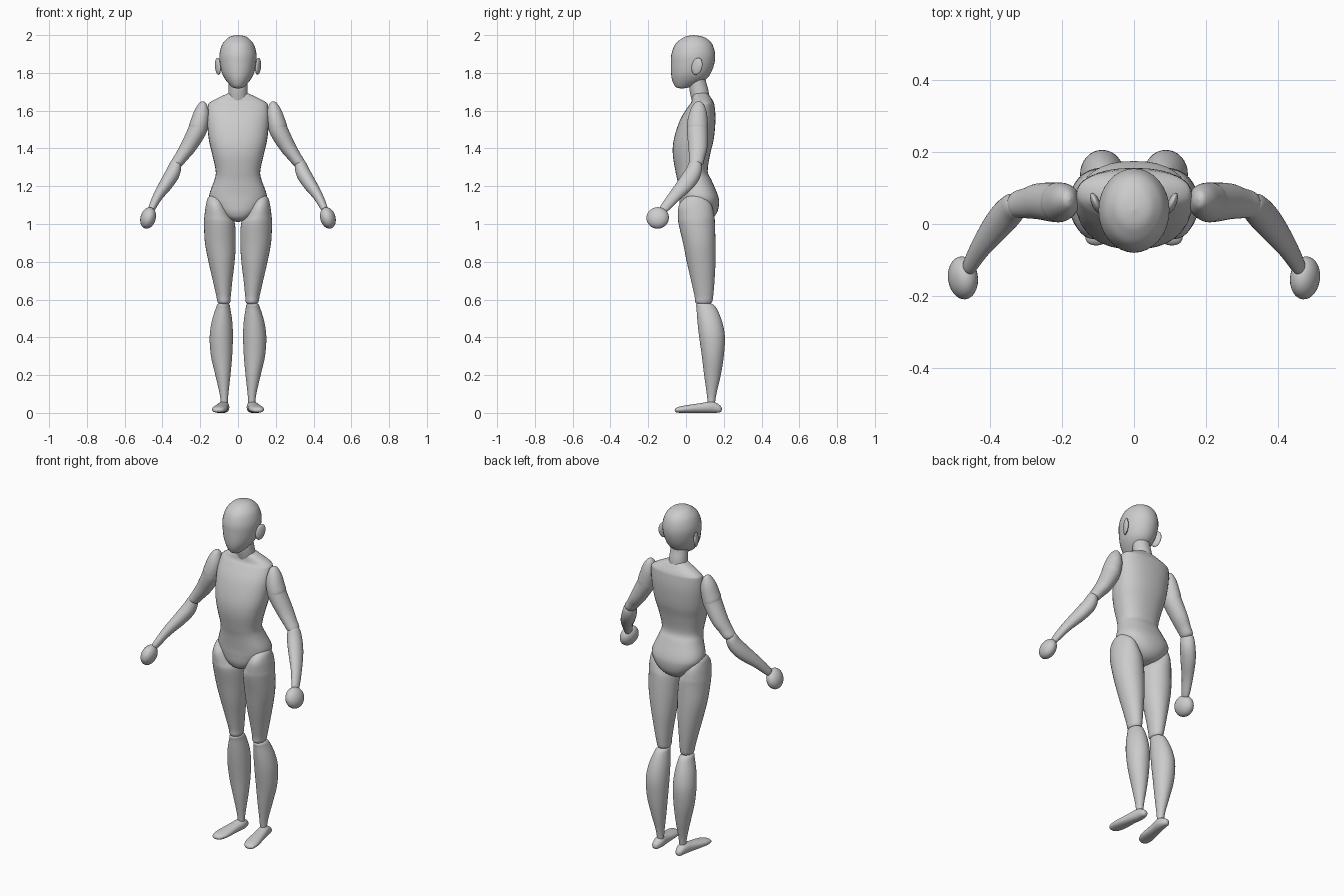
import bpy, bmesh, math
from mathutils import Vector, Matrix, Euler


def finish(bm, name, mirror):
    bmesh.ops.recalc_face_normals(bm, faces=bm.faces[:])
    for f in bm.faces:
        f.smooth = True
    me = bpy.data.meshes.new(name)
    bm.to_mesh(me)
    bm.free()
    ob = bpy.data.objects.new(name, me)
    bpy.context.collection.objects.link(ob)
    if mirror:
        m = ob.modifiers.new("mirror", 'MIRROR')
        m.use_mirror_merge = False
    return ob


def loft(name, secs, axis=(0, 0, 1), side=(0, 1, 0), mirror=True, box=1.0, n=32, steps=5):
    """Skin elliptical sections (x, y, z, radius_u, radius_v), splined along the length."""
    d = Vector(axis).normalized()
    v = Vector(side)
    v = (v - d * v.dot(d)).normalized()
    u = v.cross(d)
    pts = [Vector(s) if len(s) < 5 else s for s in secs]
    fine = []
    for i in range(len(pts) - 1):
        quad = [pts[max(i - 1, 0)], pts[i], pts[i + 1], pts[min(i + 2, len(pts) - 1)]]
        for k in range(steps):
            t = k / steps
            fine.append([0.5 * (2 * b + (c - a) * t + (2 * a - 5 * b + 4 * c - e) * t * t
                                + (3 * b - a - 3 * c + e) * t ** 3) for a, b, c, e in zip(*quad)])
    fine.append(pts[-1])
    bm = bmesh.new()
    rings = []
    for x, y, z, ru, rv in fine:
        ring = []
        for j in range(n):
            a = 2 * math.pi * j / n
            c, s = math.cos(a), math.sin(a)
            c = math.copysign(abs(c) ** box, c)
            s = math.copysign(abs(s) ** box, s)
            ring.append(bm.verts.new(Vector((x, y, z)) + u * max(ru, .001) * c + v * max(rv, .001) * s))
        rings.append(ring)
    for p, q in zip(rings, rings[1:]):
        for j in range(n):
            bm.faces.new((p[j], p[(j + 1) % n], q[(j + 1) % n], q[j]))
    bm.faces.new(rings[0])
    bm.faces.new(rings[-1])
    return finish(bm, name, mirror)


def upright(rows):
    """Rows (z, x0, x1, y0, y1) to sections."""
    return [((a + b) / 2, (c + d) / 2, z, (b - a) / 2, (d - c) / 2) for z, a, b, c, d in rows]


def centred(rows):
    """Rows (z, half width, y0, y1) to sections."""
    return upright([(z, -w, w, c, d) for z, w, c, d in rows])


def ball(name, loc, radii, rot):
    bm = bmesh.new()
    mat = Matrix.Translation(loc) @ Euler(rot).to_matrix().to_4x4() @ Matrix.Diagonal((*radii, 1))
    bmesh.ops.create_uvsphere(bm, u_segments=32, v_segments=16, radius=1, matrix=mat)
    return finish(bm, name, True)


# Head
loft("head", centred([
    (2.0, .002, .038, .042), (1.994, .037, .003, .08), (1.98, .06, -.025, .112),
    (1.95, .084, -.058, .14), (1.9, .098, -.077, .154), (1.85, .096, -.08, .15),
    (1.8, .085, -.079, .132), (1.765, .067, -.074, .105), (1.735, .042, -.062, .05),
    (1.722, .026, -.048, .01), (1.717, .002, -.025, -.02)]), mirror=False)
ball("ear", (.106, .058, 1.835), (.012, .03, .046), (-.25, 0, -.4))
loft("neck", centred([(1.62, .055, .04, .125), (1.7, .051, .02, .12),
                      (1.76, .049, .017, .105), (1.82, .048, .02, .1)]), mirror=False)

# Torso with hips
loft("torso", centred([
    (1.695, .045, .04, .112), (1.675, .09, .034, .128), (1.645, .147, .028, .146),
    (1.62, .16, .01, .152), (1.55, .164, -.032, .156), (1.45, .155, -.064, .147),
    (1.37, .137, -.07, .128), (1.28, .118, -.056, .115), (1.23, .126, -.046, .136),
    (1.155, .152, -.037, .168), (1.11, .143, -.035, .175), (1.06, .105, -.03, .164),
    (1.025, .055, -.008, .13), (1.01, .004, .05, .07)]), mirror=False, box=.86)

# Legs
loft("thigh", upright([
    (1.156, .118, .124, .045, .055), (1.142, .09, .157, .0, .1), (1.1, .066, .17, -.037, .135),
    (1.04, .034, .178, -.042, .15), (1.0, .016, .18, -.039, .153), (.9, .012, .175, -.016, .156),
    (.8, .018, .156, .004, .156), (.7, .03, .133, .027, .151), (.62, .038, .115, .045, .144),
    (.582, .043, .106, .052, .135), (.568, .07, .08, .09, .1)]))
loft("calf", upright([
    (.588, .07, .08, .09, .1), (.576, .047, .107, .056, .14), (.55, .04, .119, .056, .164),
    (.48, .03, .14, .061, .192), (.4, .027, .15, .07, .206), (.3, .031, .143, .084, .2),
    (.2, .04, .12, .096, .184), (.1, .051, .097, .11, .161), (.04, .055, .09, .116, .152)]))
foot_rows = [(.19, .073, .079, .017, .023), (.18, .058, .095, .003, .04), (.14, .046, .106, 0, .06),
             (.08, .052, .119, 0, .052), (.0, .057, .136, 0, .04), (-.04, .07, .135, .001, .032),
             (-.055, .085, .125, .005, .024), (-.06, .103, .107, .013, .015)]
loft("foot", [((a + b) / 2, y, (c + d) / 2, (b - a) / 2, (d - c) / 2) for y, a, b, c, d in foot_rows],
     axis=(0, -1, 0), side=(0, 0, 1), box=.9)

# Arms
arm_axis = (.145, -.012, -.3)
loft("shoulder", [
    (.179, .069, 1.648, .002, .002), (.181, .068, 1.637, .02, .024), (.188, .065, 1.595, .041, .044),
    (.202, .061, 1.54, .049, .054), (.217, .06, 1.495, .047, .052), (.225, .06, 1.475, .02, .02)],
    axis=arm_axis)
loft("upper_arm", [
    (.196, .061, 1.56, .01, .01), (.204, .061, 1.535, .045, .05), (.218, .06, 1.49, .049, .055),
    (.265, .063, 1.405, .042, .05), (.3, .058, 1.355, .035, .042), (.327, .054, 1.318, .029, .035),
    (.333, .052, 1.308, .005, .005)], axis=arm_axis)
loft("forearm", [
    (.321, .06, 1.337, .002, .002), (.327, .055, 1.322, .028, .034), (.345, .037, 1.27, .038, .044),
    (.379, -.001, 1.213, .036, .044), (.425, -.062, 1.145, .026, .033),
    (.458, -.117, 1.08, .018, .024), (.462, -.123, 1.07, .01, .012)], axis=(.13, -.169, -.245))
ball("hand", (.476, -.15, 1.032), (.04, .06, .058), (0, -.28, -.12))
